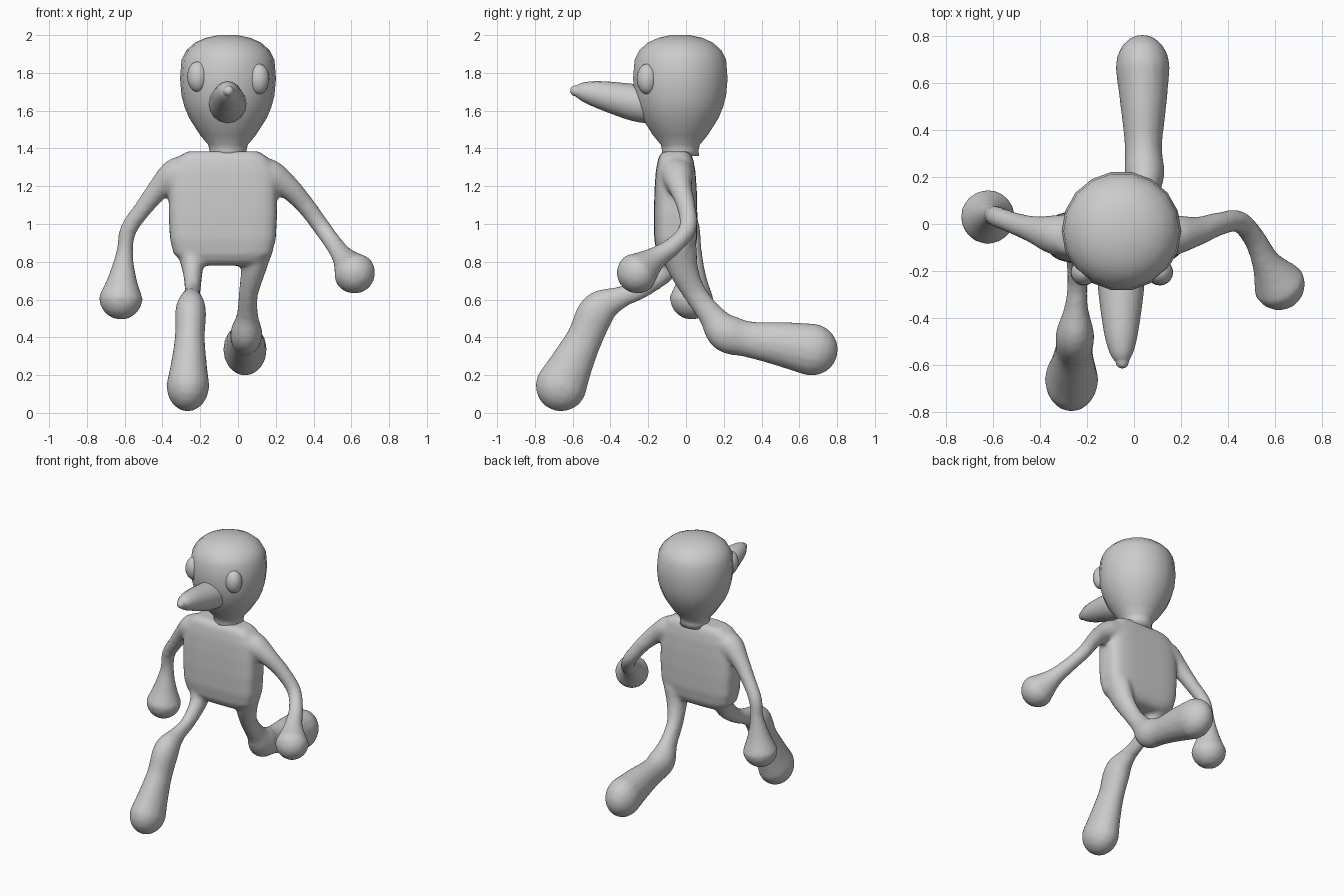
import bpy, bmesh
from math import sin, cos, pi, copysign
from mathutils import Vector

if "Cube" in bpy.data.objects:
    bpy.data.objects.remove(bpy.data.objects["Cube"], do_unlink=True)


def skin(name, rings):
    """Bridge a list of equal vertex rings into a closed, smooth object."""
    bm = bmesh.new()
    loops = [[bm.verts.new(p) for p in ring] for ring in rings]
    n = len(loops[0])
    for a, b in zip(loops, loops[1:]):
        for i in range(n):
            j = (i + 1) % n
            bm.faces.new((a[i], a[j], b[j], b[i]))
    bm.faces.new(loops[0])
    bm.faces.new(loops[-1])
    bmesh.ops.recalc_face_normals(bm, faces=bm.faces)
    for f in bm.faces:
        f.smooth = True
    mesh = bpy.data.meshes.new(name)
    bm.to_mesh(mesh)
    bm.free()
    obj = bpy.data.objects.new(name, mesh)
    bpy.context.collection.objects.link(obj)
    return obj


def spline(points, steps=5):
    """Smooth curve through points; radius is the last component."""
    pts = [Vector(p) for p in points]
    pts = [pts[0] * 2 - pts[1]] + pts + [pts[-1] * 2 - pts[-2]]
    out = []
    for a, b, c, d in zip(pts, pts[1:], pts[2:], pts[3:]):
        for s in range(steps):
            t = s / steps
            out.append((b * 2 + (c - a) * t + (a * 2 - b * 5 + c * 4 - d) * t**2
                        + (b * 3 - a - c * 3 + d) * t**3) / 2)
    return out + [pts[-2]]


def tube(name, points, side, flat=1.0, sides=16):
    """Limb of varying radius with rounded ends."""
    path = spline(points)
    stations = []
    for i, p in enumerate(path):
        step = path[min(i + 1, len(path) - 1)] - path[max(i - 1, 0)]
        stations.append((p.xyz, step.xyz.normalized(), p.w))

    def cap(station, sign):
        c, t, r = station
        return [(c + t * sign * r * sin(a), t, r * cos(a)) for a in (0.35, 0.7, 1.05, 1.35)]

    stations = cap(stations[0], -1)[::-1] + stations + cap(stations[-1], 1)
    rings = []
    for c, t, r in stations:
        u = (Vector(side) - t * t.dot(Vector(side))).normalized()
        v = t.cross(u)
        rings.append([c + u * (r * flat * cos(2 * pi * k / sides)) + v * (r * sin(2 * pi * k / sides))
                      for k in range(sides)])
    return skin(name, rings)


def loft(name, center, sections, power=1.0, sides=16):
    """Stack of level (height, half width, half depth) outlines."""
    def soft(value):
        return copysign(abs(value) ** power, value)
    rings = []
    for z, w, d in sections:
        rings.append([(center[0] + w * soft(cos(2 * pi * k / sides)),
                       center[1] + d * soft(sin(2 * pi * k / sides)), z) for k in range(sides)])
    return skin(name, rings)


X, Y = (1, 0, 0), (0, 1, 0)

# Torso: rounded slab
torso = loft("body", (-0.08, -0.055), [
    (0.78, 0.15, 0.05), (0.80, 0.21, 0.08), (0.84, 0.26, 0.10), (0.92, 0.28, 0.113),
    (1.05, 0.287, 0.115), (1.18, 0.285, 0.112), (1.28, 0.275, 0.105),
    (1.35, 0.24, 0.092), (1.385, 0.19, 0.07)], power=0.5, sides=40)

# Arms with ball hands
right_arm = tube("right_arm", [
    (-0.27, -0.05, 1.28, 0.09), (-0.34, -0.045, 1.255, 0.085), (-0.42, -0.025, 1.185, 0.06),
    (-0.50, 0.0, 1.085, 0.048), (-0.58, 0.03, 0.97, 0.045), (-0.60, 0.04, 0.85, 0.045),
    (-0.612, 0.035, 0.72, 0.075), (-0.62, 0.03, 0.61, 0.117)], Y)
left_arm = tube("left_arm", [
    (0.11, -0.05, 1.27, 0.09), (0.18, -0.045, 1.25, 0.085), (0.27, -0.03, 1.19, 0.062),
    (0.36, 0.0, 1.095, 0.05), (0.445, 0.01, 0.98, 0.047), (0.51, -0.06, 0.89, 0.048),
    (0.56, -0.16, 0.82, 0.062), (0.615, -0.255, 0.743, 0.113)], Y)

# Legs swelling into heavy feet
right_leg = tube("right_leg", [
    (-0.25, -0.06, 0.86, 0.09), (-0.24, -0.12, 0.75, 0.065), (-0.24, -0.24, 0.655, 0.052),
    (-0.245, -0.35, 0.61, 0.06), (-0.25, -0.465, 0.545, 0.098), (-0.255, -0.535, 0.40, 0.096),
    (-0.26, -0.605, 0.26, 0.115), (-0.265, -0.66, 0.145, 0.138)], X, flat=0.83)
left_leg = tube("left_leg", [
    (0.10, -0.04, 0.86, 0.10), (0.08, -0.01, 0.75, 0.078), (0.055, 0.05, 0.63, 0.062),
    (0.05, 0.13, 0.52, 0.068), (0.045, 0.21, 0.425, 0.102), (0.04, 0.33, 0.39, 0.096),
    (0.04, 0.50, 0.365, 0.118), (0.037, 0.665, 0.335, 0.14)], X, flat=0.83)

# Fuse torso and limbs into one soft skin
bpy.ops.object.select_all(action='DESELECT')
for part in (torso, right_arm, left_arm, right_leg, left_leg):
    part.select_set(True)
bpy.context.view_layer.objects.active = torso
bpy.ops.object.join()
remesh = torso.modifiers.new("fuse", 'REMESH')
remesh.mode = 'VOXEL'
remesh.voxel_size = 0.014
remesh.use_smooth_shade = True
relax = torso.modifiers.new("relax", 'SMOOTH')
relax.factor = 0.5
relax.iterations = 6

# Head: turned egg with a narrow neck
profile = [(1.36, 0.10), (1.39, 0.098), (1.42, 0.105), (1.47, 0.147), (1.56, 0.205), (1.62, 0.23),
           (1.68, 0.246), (1.77, 0.254), (1.87, 0.246), (1.92, 0.22), (1.96, 0.175),
           (1.985, 0.12), (2.0, 0.05)]
loft("head", (-0.053, -0.03), [(z, r, r) for z, r in profile], sides=18)

# Long nose
tube("nose", [(-0.055, -0.18, 1.63, 0.10), (-0.055, -0.28, 1.645, 0.097),
              (-0.055, -0.45, 1.683, 0.074), (-0.053, -0.54, 1.70, 0.052),
              (-0.05, -0.585, 1.705, 0.028)], X)

# Eyes
for name, x, z in (("right_eye", -0.213, 1.78), ("left_eye", 0.11, 1.768)):
    bpy.ops.mesh.primitive_uv_sphere_add(segments=20, ring_count=12, location=(x, -0.205, z))
    eye = bpy.context.object
    eye.name = name
    eye.scale = (0.056, 0.056, 0.081)
    bpy.ops.object.shade_smooth()
